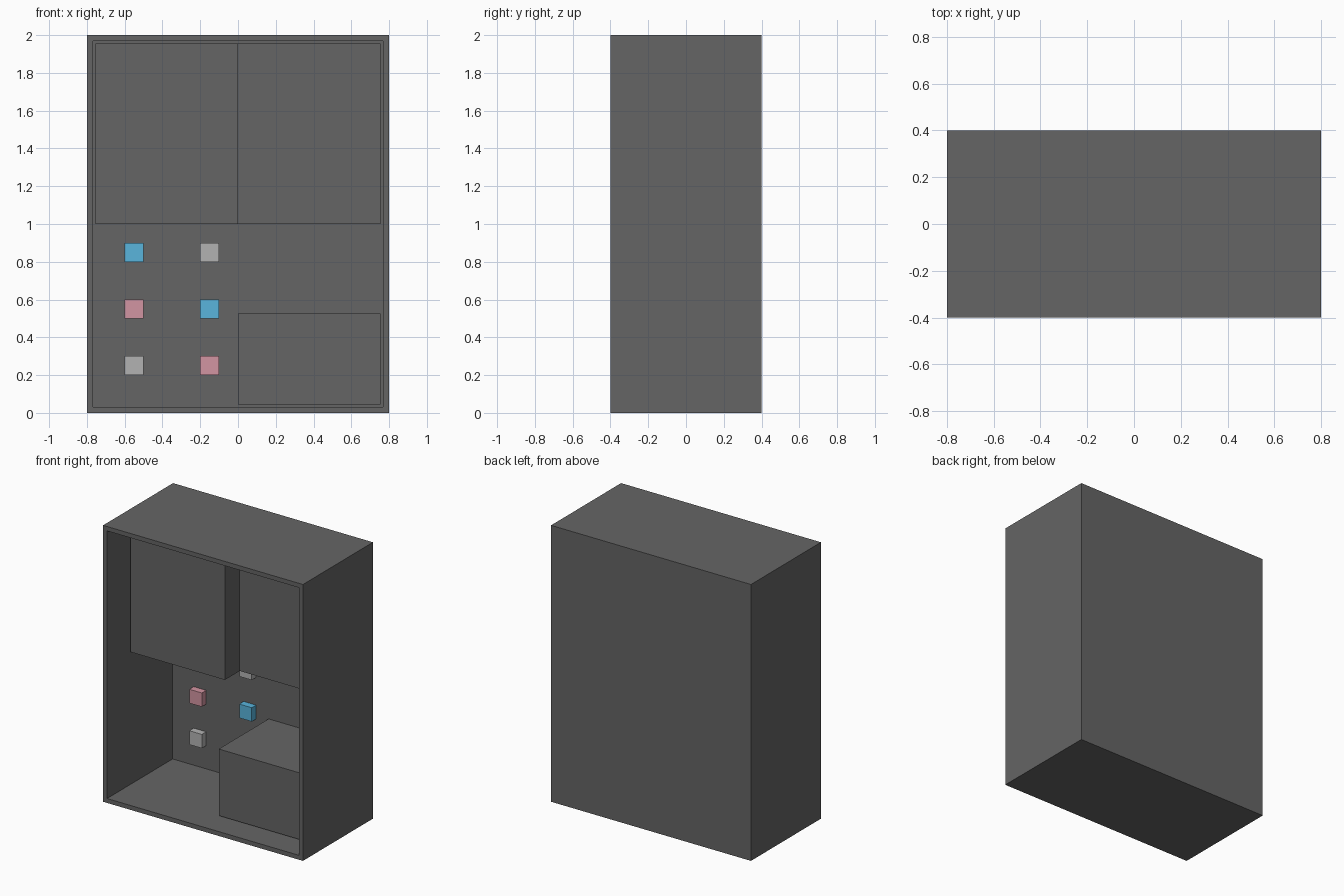
import bpy, bmesh

if "Cube" in bpy.data.objects:
    bpy.data.objects.remove(bpy.data.objects["Cube"])

W, D, H = 1.6, 0.8, 2.0      # outer size
WALL = 0.045                 # rim thickness
BACK = 0.35                  # inner face of the back wall
IN_X = W / 2 - WALL


def material(name, rgb):
    m = bpy.data.materials.new(name)
    m.diffuse_color = (*rgb, 1)
    m.use_nodes = True
    m.node_tree.nodes["Principled BSDF"].inputs["Base Color"].default_value = m.diffuse_color
    return m


def finish(bm, name, mat=None):
    mesh = bpy.data.meshes.new(name)
    bm.to_mesh(mesh)
    bm.free()
    obj = bpy.data.objects.new(name, mesh)
    bpy.context.collection.objects.link(obj)
    if mat:
        mesh.materials.append(mat)
    return obj


def box_mesh(lo, hi):
    bm = bmesh.new()
    bmesh.ops.create_cube(bm, size=1)
    for v in bm.verts:
        v.co = [(a + b) / 2 + c * (b - a) for a, b, c in zip(lo, hi, v.co)]
    return bm


def box(name, lo, hi, mat=None):
    return finish(box_mesh(lo, hi), name, mat)


dark = material("dark_grey", (0.13, 0.13, 0.13))
blue = material("blue", (0.10, 0.46, 0.72))
pink = material("pink", (0.65, 0.30, 0.36))
light = material("light_grey", (0.45, 0.45, 0.45))

# Open-fronted case: inset the front face and push it back
bm = box_mesh((-W / 2, -D / 2, 0), (W / 2, D / 2, H))
bm.normal_update()
front = min(bm.faces, key=lambda f: f.calc_center_median().y)
bmesh.ops.inset_region(bm, faces=[front], thickness=WALL)
new = bmesh.ops.extrude_discrete_faces(bm, faces=[front])["faces"][0]
for v in new.verts:
    v.co.y = BACK
finish(bm, "case", dark)

# Equipment blocks against the back wall
box("upper_left_block", (-IN_X, -0.15, 1.0), (0, BACK, H - WALL), dark)
box("upper_right_block", (0, 0.02, 1.0), (IN_X, BACK, H - WALL), dark)
box("lower_right_block", (0, -0.22, WALL), (IN_X, BACK, 0.527), dark)

# Two columns of coloured buttons on the back wall
columns = {-0.55: (light, pink, blue), -0.15: (pink, blue, light)}
for x, mats in columns.items():
    for row, mat in enumerate(mats):
        z = 0.25 + 0.3 * row
        box("button", (x - 0.05, BACK - 0.05, z - 0.05),
            (x + 0.05, BACK, z + 0.05), mat)
